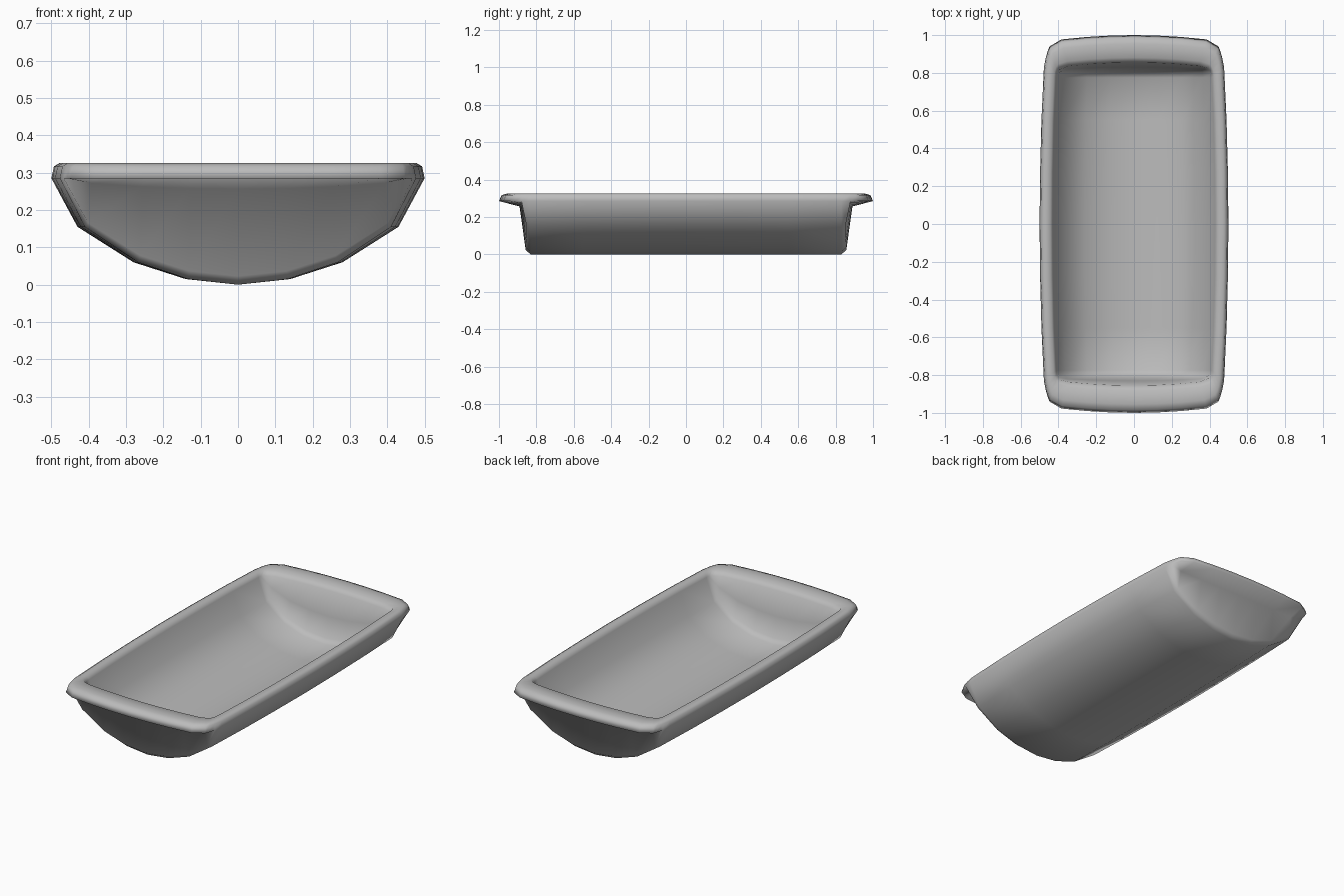
import bpy
import bmesh

cube = bpy.data.objects.get("Cube")
if cube:
    bpy.data.objects.remove(cube)

grey = bpy.data.materials.new("plain grey")
grey.use_nodes = True
colour = (0.5, 0.5, 0.5, 1)
grey.diffuse_color = colour
grey.node_tree.nodes["Principled BSDF"].inputs["Base Color"].default_value = colour

# Half cross-sections from the centre line to the rim: (x, z)
OUTER = [(0, 0), (0.14, 0.015), (0.28, 0.06), (0.43, 0.155), (0.5, 0.285)]
INNER = [(0, 0.03), (0.13, 0.043), (0.26, 0.085), (0.38, 0.175), (0.43, 0.305)]

# Stations from the middle to one end: (y, rise towards rim, edge x, edge y)
OUTER_ROWS = [(0, 0, 0.5, 0), (0.28, 0, 0.497, 0.28), (0.55, 0, 0.49, 0.55),
              (0.83, 0, 0.477, 0.83), (0.857, 0.08, 0.467, 0.88),
              (0.89, 0.9, 0.457, 0.915), (1.0, 1, 0.447, 0.94)]
INNER_ROWS = [(0, 0, 0.43, 0), (0.28, 0, 0.428, 0.28), (0.55, 0, 0.422, 0.55),
              (0.775, 0, 0.412, 0.775), (0.805, 0.08, 0.411, 0.795),
              (0.83, 0.5, 0.404, 0.812), (0.855, 1, 0.392, 0.825)]


def shell(bm, section, rows, flip):
    """Mirror a quarter trough into a full grid; return its boundary loop."""
    nc, nr = len(section) - 1, len(rows) - 1
    width, top = section[-1]
    grid = []
    for j in range(-nr, nr + 1):
        y, rise, edge_x, edge_y = rows[abs(j)]
        line = []
        for i in range(-nc, nc + 1):
            x, z = section[abs(i)]
            x *= edge_x / width
            bowed = y - 0.025 * rise * (x / 0.4) ** 2
            py = edge_y if abs(i) == nc else bowed
            line.append(bm.verts.new((x if i > 0 else -x,
                                      py if j > 0 else -py,
                                      z + rise * (top - z))))
        grid.append(line)
    for a, b in zip(grid, grid[1:]):
        for k in range(len(a) - 1):
            quad = [a[k], a[k + 1], b[k + 1], b[k]]
            bm.faces.new(quad[::-1] if flip else quad)
    return (grid[0][:-1] + [r[-1] for r in grid[:-1]]
            + grid[-1][:0:-1] + [r[0] for r in grid[:0:-1]])


bm = bmesh.new()
outer_edge = shell(bm, OUTER, OUTER_ROWS, True)
inner_edge = shell(bm, INNER, INNER_ROWS, False)

# Rounded rim bridging the outside and inside shells
loops = [outer_edge]
for fraction, height in ((0.1, 0.317), (0.32, 0.326), (0.82, 0.325)):
    ring = []
    for a, b in zip(outer_edge, inner_edge):
        p = a.co.lerp(b.co, fraction)
        p.z = height
        ring.append(bm.verts.new(p))
    loops.append(ring)
loops.append(inner_edge)
for a, b in zip(loops, loops[1:]):
    for k in range(len(a)):
        n = (k + 1) % len(a)
        bm.faces.new((a[k], a[n], b[n], b[k]))

bmesh.ops.recalc_face_normals(bm, faces=bm.faces[:])
for face in bm.faces:
    face.smooth = True
mesh = bpy.data.meshes.new("trough")
bm.to_mesh(mesh)
bm.free()
mesh.materials.append(grey)
trough = bpy.data.objects.new("trough", mesh)
bpy.context.collection.objects.link(trough)
